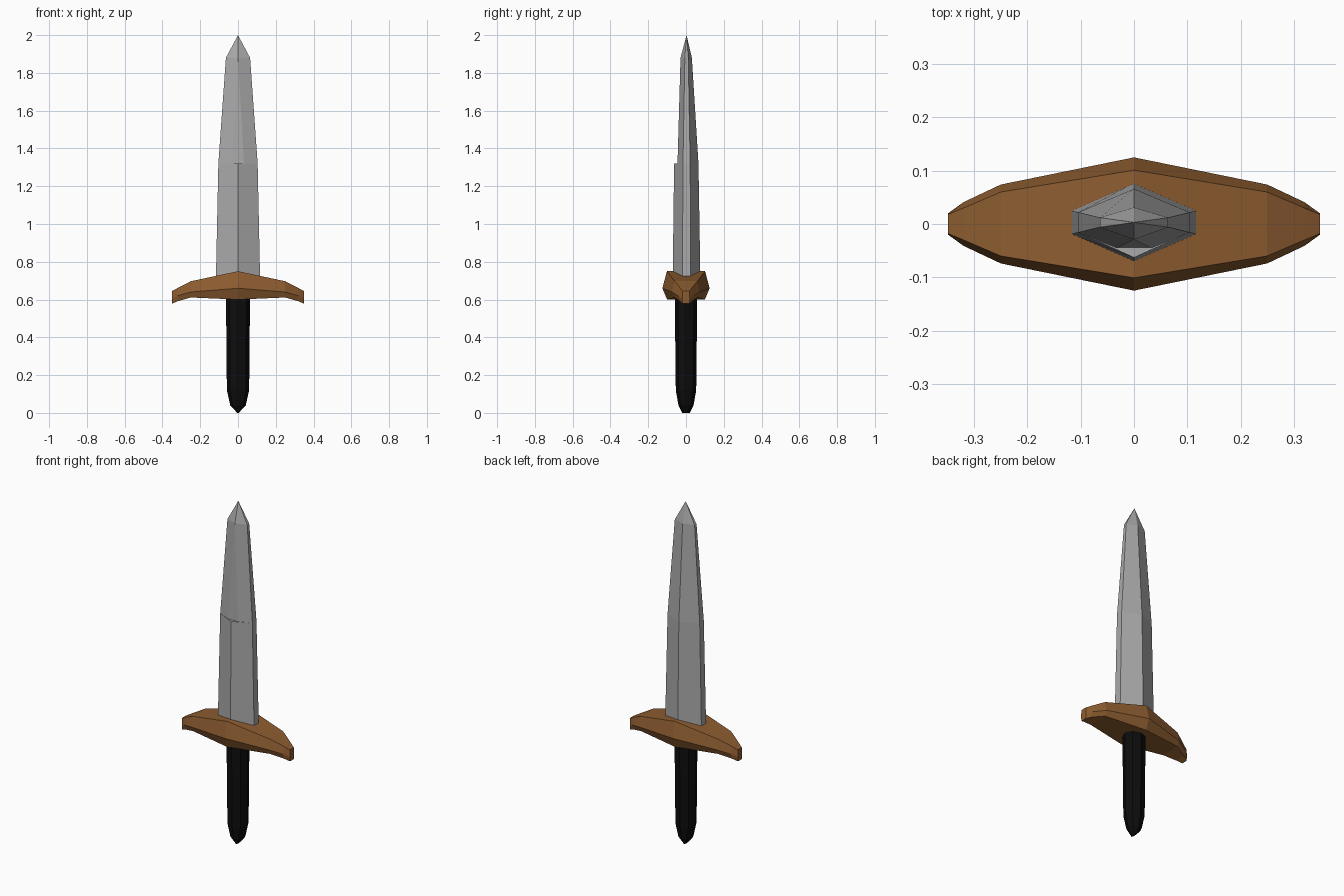
import bpy, bmesh, math

if "Cube" in bpy.data.objects:
    bpy.data.objects.remove(bpy.data.objects["Cube"])

def material(name, rgb):
    m = bpy.data.materials.new(name)
    m.diffuse_color = (*rgb, 1)
    m.use_nodes = True
    m.node_tree.nodes["Principled BSDF"].inputs["Base Color"].default_value = m.diffuse_color
    return m

def loft(name, rings, mat):
    """Bridge equal-sized rings of points and cap both ends."""
    bm = bmesh.new()
    loops = [[bm.verts.new(p) for p in r] for r in rings]
    n = len(loops[0])
    for a, b in zip(loops, loops[1:]):
        for i in range(n):
            j = (i + 1) % n
            bm.faces.new((a[i], a[j], b[j], b[i]))
    bm.faces.new(loops[0][::-1])
    bm.faces.new(loops[-1])
    bmesh.ops.remove_doubles(bm, verts=bm.verts, dist=0.0005)
    bmesh.ops.dissolve_degenerate(bm, edges=bm.edges, dist=0.0005)
    bmesh.ops.recalc_face_normals(bm, faces=bm.faces)
    me = bpy.data.meshes.new(name)
    bm.to_mesh(me)
    bm.free()
    me.materials.append(mat)
    ob = bpy.data.objects.new(name, me)
    bpy.context.collection.objects.link(ob)
    return ob

steel = material("steel grey", (0.40, 0.40, 0.40))
brown = material("guard brown", (0.27, 0.11, 0.03))
black = material("grip black", (0.004, 0.004, 0.004))

# Blade: six-sided section with blunt edges; front ridge may be cut flat (half-width f)
def blade_ring(z, w, e, front, back, f=0.0):
    c = 0.003
    return [(-f, front, z), (f, front, z), (w, c - e, z), (w, c + e, z),
            (0, back, z), (-w, c + e, z), (-w, c - e, z)]

loft("blade", [
    blade_ring(0.66, 0.118, 0.022, -0.071, 0.077),
    blade_ring(1.32, 0.104, 0.019, -0.063, 0.066),
    blade_ring(1.32, 0.104, 0.019, -0.045, 0.066, 0.032),
    blade_ring(1.88, 0.064, 0.009, -0.029, 0.031),
    blade_ring(2.00, 0.0, 0.0, 0.003, 0.003),
], steel)

# Guard: six-sided sections along x, drooping at both ends
half = [  # x, top y, top z, mid y, mid z, bottom y, bottom z
    (0.0, 0.101, 0.750, 0.125, 0.660, 0.100, 0.600),
    (0.25, 0.060, 0.697, 0.074, 0.640, 0.060, 0.611),
    (0.32, 0.030, 0.661, 0.041, 0.620, 0.032, 0.591),
    (0.349, 0.018, 0.645, 0.020, 0.605, 0.018, 0.578),
]
def guard_ring(s, x, ty, tz, my, mz, by, bz):
    return [(s * x, ty, tz), (s * x, my, mz), (s * x, by, bz),
            (s * x, -by, bz), (s * x, -my, mz), (s * x, -ty, tz)]

loft("guard", [guard_ring(-1, *h) for h in half[:0:-1]]
     + [guard_ring(1, *h) for h in half], brown)

# Grip: octagonal handle narrowing to a short ridge at the bottom
def grip_ring(z, rx, ry):
    pts = [math.radians(45 * i) for i in range(8)]
    return [(rx * math.cos(a), ry * math.sin(a), z) for a in pts]

loft("grip", [grip_ring(z, rx, ry) for z, rx, ry in (
    (0.0, 0.004, 0.020), (0.04, 0.041, 0.040), (0.12, 0.059, 0.054),
    (0.65, 0.064, 0.060))], black)
